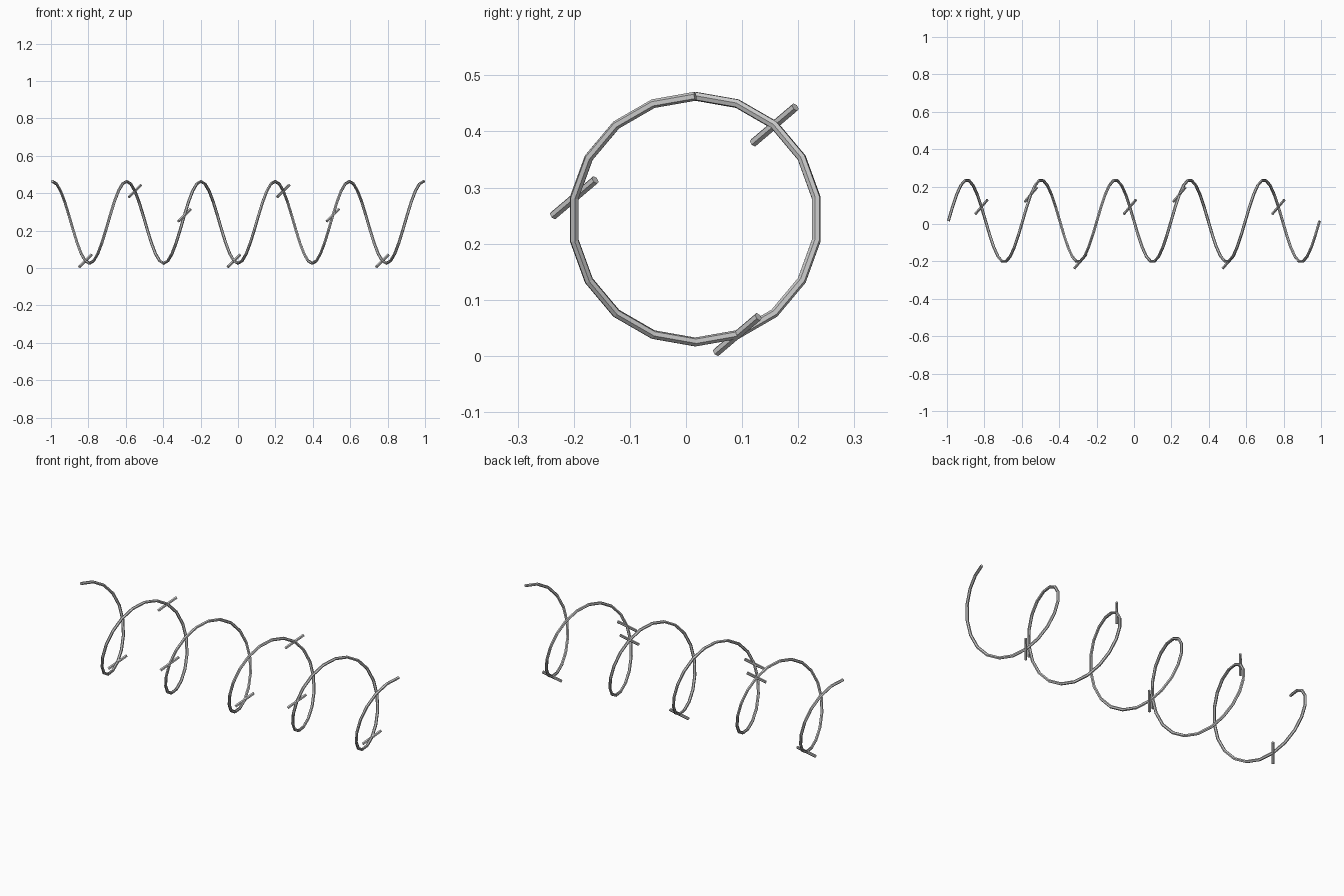
import bpy
from math import sin, cos, radians
from mathutils import Vector

if "Cube" in bpy.data.objects:
    bpy.data.objects.remove(bpy.data.objects["Cube"])

TURNS, STEPS = 5, 18
RADIUS, WIRE = 0.219, 0.008
HALF_LENGTH = 0.9923
CY, CZ = 0.0165, 0.2437
COUNT = TURNS * STEPS


def coil_point(i):
    a = radians(360 / STEPS * i)
    return Vector((-HALF_LENGTH + 2 * HALF_LENGTH * i / COUNT,
                   CY + RADIUS * sin(a), CZ + RADIUS * cos(a)))


# Faceted coil of wire along x
curve = bpy.data.curves.new("wire_coil", 'CURVE')
curve.dimensions = '3D'
curve.bevel_depth = WIRE
curve.bevel_resolution = 1
curve.use_fill_caps = True
spline = curve.splines.new('POLY')
spline.points.add(COUNT)
for i, p in enumerate(spline.points):
    p.co = (*coil_point(i), 1)
spline.use_smooth = False
coil = bpy.data.objects.new("wire_coil", curve)
bpy.context.collection.objects.link(coil)
bpy.context.view_layer.objects.active = coil
coil.select_set(True)
bpy.ops.object.convert(target='MESH')
bpy.context.object.name = "wire_coil"

# Barbs, all at the same slant, every twelve coil segments
slant = Vector((0.543, 0.64, 0.543)).to_track_quat('Z', 'Y').to_euler()
for n, i in enumerate(range(8, COUNT, 12)):
    bpy.ops.mesh.primitive_cylinder_add(vertices=6, radius=WIRE, depth=0.117,
                                        location=coil_point(i), rotation=slant)
    bpy.context.object.name = f"barb_{n + 1}"
